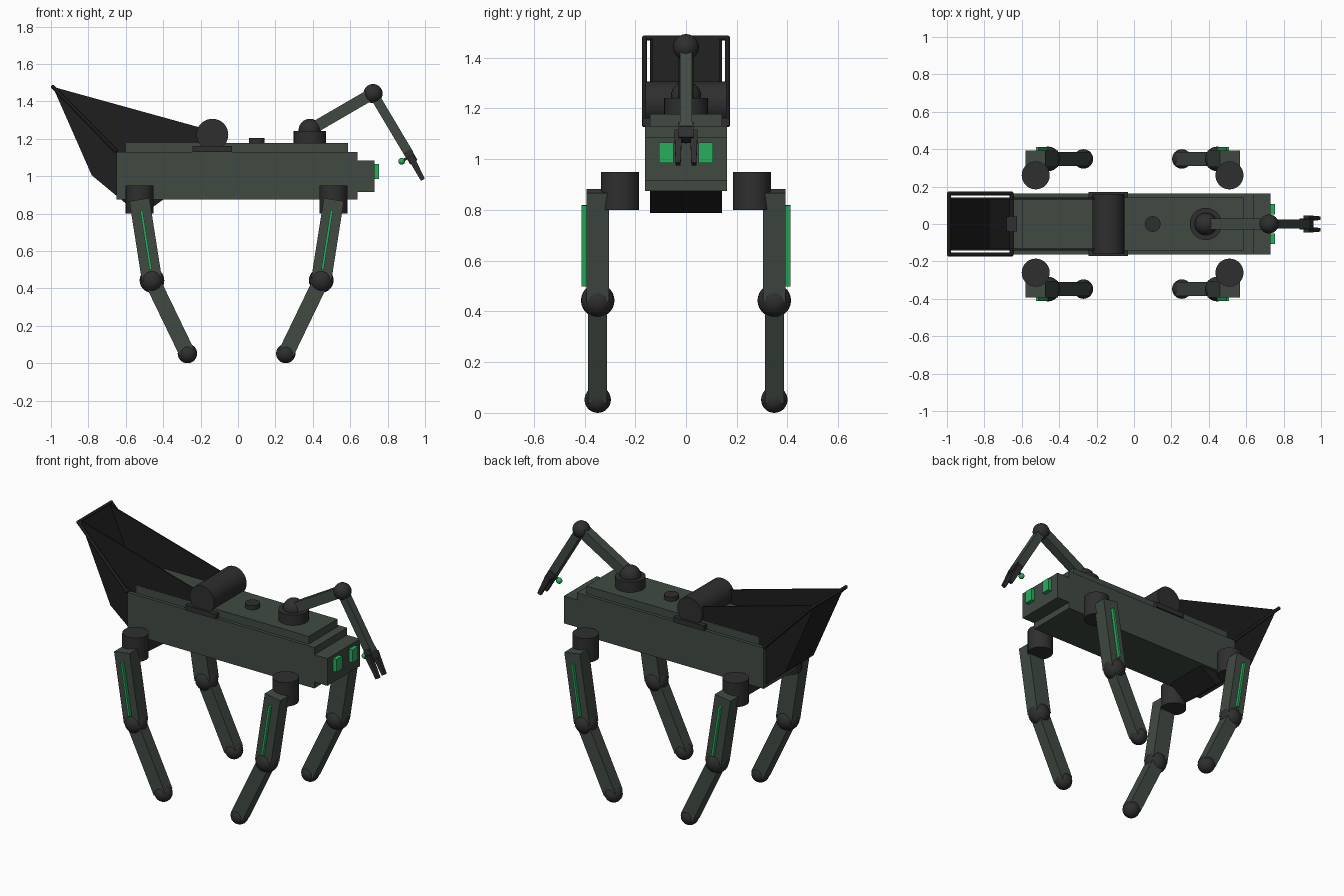
import bpy, bmesh, math
from mathutils import Vector, Matrix

if "Cube" in bpy.data.objects:
    bpy.data.objects.remove(bpy.data.objects["Cube"])


def material(name, rgb):
    m = bpy.data.materials.new(name)
    m.diffuse_color = (*rgb, 1)
    m.use_nodes = True
    m.node_tree.nodes["Principled BSDF"].inputs["Base Color"].default_value = m.diffuse_color
    return m


ARMOUR = material("dark_green_grey", (0.052, 0.068, 0.055))
JOINT = material("charcoal", (0.028, 0.028, 0.029))
BLACK = material("black", (0.013, 0.013, 0.014))
GREEN = material("signal_green", (0.022, 0.42, 0.11))


def finish(name, bm, mat, smooth=False):
    bmesh.ops.recalc_face_normals(bm, faces=bm.faces)
    me = bpy.data.meshes.new(name)
    bm.to_mesh(me)
    bm.free()
    ob = bpy.data.objects.new(name, me)
    bpy.context.collection.objects.link(ob)
    me.materials.append(mat)
    if smooth:
        bpy.ops.object.select_all(action='DESELECT')
        ob.select_set(True)
        bpy.context.view_layer.objects.active = ob
        bpy.ops.object.shade_smooth_by_angle(angle=math.radians(35))
    return ob


def box(name, lo, hi, mat):
    lo, hi = Vector(lo), Vector(hi)
    bm = bmesh.new()
    bmesh.ops.create_cube(bm, size=1, matrix=Matrix.Translation((lo + hi) / 2)
                          @ Matrix.Diagonal((*(hi - lo), 1)))
    return finish(name, bm, mat)


def strut(name, a, b, width, depth, mat, tip=1.0):
    """Box running from a to b in the xz plane, optionally tapering at b."""
    a, b = Vector(a), Vector(b)
    d = (b - a).normalized()
    side = Vector((0, 1, 0)).cross(d)
    rot = Matrix((side, (0, 1, 0), d)).transposed().to_4x4()
    bm = bmesh.new()
    bmesh.ops.create_cube(bm, size=1)
    for v in bm.verts:
        k = tip if v.co.z > 0 else 1
        v.co = Vector((v.co.x * width * k, v.co.y * depth * k, v.co.z * (b - a).length))
    bm.transform(Matrix.Translation((a + b) / 2) @ rot)
    return finish(name, bm, mat)


def cylinder(name, a, b, r, mat, sides=28):
    a, b = Vector(a), Vector(b)
    rot = (b - a).to_track_quat('Z', 'Y').to_matrix().to_4x4()
    bm = bmesh.new()
    bmesh.ops.create_cone(bm, cap_ends=True, segments=sides, radius1=r, radius2=r,
                          depth=(b - a).length, matrix=Matrix.Translation((a + b) / 2) @ rot)
    return finish(name, bm, mat, True)


def ball(name, c, r, mat):
    bm = bmesh.new()
    bmesh.ops.create_uvsphere(bm, u_segments=24, v_segments=14, radius=r,
                              matrix=Matrix.Translation(c))
    return finish(name, bm, mat, True)


def plate(name, profile, y0, y1, mat):
    """Extrude a closed xz profile from y0 to y1."""
    bm = bmesh.new()
    f = bm.faces.new([bm.verts.new((x, y0, z)) for x, z in profile])
    ext = bmesh.ops.extrude_face_region(bm, geom=[f])["geom"]
    bmesh.ops.translate(bm, vec=(0, y1 - y0, 0),
                        verts=[v for v in ext if isinstance(v, bmesh.types.BMVert)])
    return finish(name, bm, mat)


# Body, deck and head
box("body", (-0.65, -0.162, 0.875), (0.64, 0.162, 1.13), ARMOUR)
box("deck", (-0.6, -0.142, 1.13), (0.588, 0.142, 1.178), ARMOUR)
box("head", (0.64, -0.162, 0.915), (0.73, 0.162, 1.085), ARMOUR)
for s, side in ((-1, "right"), (1, "left")):
    ys = sorted((s * 0.05, s * 0.106))
    box(f"eye_{side}", (0.725, ys[0], 0.985), (0.755, ys[1], 1.065), GREEN)
cylinder("deck_sensor", (0.1, 0, 1.17), (0.1, 0, 1.204), 0.042, JOINT)

# Winch roller on its saddle
box("roller_saddle", (-0.243, -0.172, 1.13), (-0.033, 0.172, 1.162), JOINT)
cylinder("roller", (-0.137, -0.16, 1.222), (-0.137, 0.16, 1.222), 0.085, JOINT, 32)

# Rear scoop: thin side walls and a folded back sheet
outline = [(-0.99, 1.478), (-0.782, 1.005), (-0.52, 0.788), (-0.4, 0.875), (-0.14, 1.243)]
for s, side in ((-1, "right"), (1, "left")):
    plate(f"scoop_wall_{side}", outline, s * 0.132, s * 0.141, BLACK)
inner = [(-0.975, 1.478), (-0.77, 1.012), (-0.52, 0.803), (-0.41, 0.883)]
plate("scoop_sheet", outline[:4] + inner[::-1], -0.138, 0.138, BLACK)

# Tubular rim around the scoop and its hinge
top, low = (-0.989, 1.477), (-0.655, 1.137)
for s, side in ((-1, "right"), (1, "left")):
    cylinder(f"rim_side_{side}", (top[0], s * 0.163, top[1]), (low[0], s * 0.163, low[1]),
             0.01, BLACK, 12)
    for label, p in (("top", top), ("low", low)):
        ball(f"rim_corner_{label}_{side}", (p[0], s * 0.163, p[1]), 0.011, BLACK)
for label, p in (("top", top), ("low", low)):
    cylinder(f"rim_bar_{label}", (p[0], -0.163, p[1]), (p[0], 0.163, p[1]), 0.01, BLACK, 12)
box("scoop_hinge", (-0.682, -0.04, 1.1), (-0.625, 0.04, 1.148), JOINT)

# Four legs, knees bent towards the middle
CX, LY = -0.0075, 0.348
for fx, end in ((1, "front"), (-1, "rear")):
    for s, side in ((-1, "right"), (1, "left")):
        tag = f"{end}_{side}"

        def P(x, z, y=LY):
            return (CX + fx * x, s * y, z)
        cylinder(f"hip_{tag}", P(0.518, 0.8, 0.26), P(0.518, 0.95, 0.26), 0.075, JOINT)
        strut(f"thigh_{tag}", P(0.52, 0.875), P(0.4525, 0.445), 0.108, 0.088, ARMOUR)
        strut(f"thigh_light_{tag}", P(0.509, 0.818, 0.396), P(0.459, 0.5, 0.396),
              0.014, 0.03, GREEN)
        ball(f"knee_{tag}", P(0.4525, 0.443), 0.066, JOINT)
        strut(f"shin_{tag}", P(0.4525, 0.443), P(0.265, 0.055), 0.085, 0.075, ARMOUR)
        ball(f"foot_{tag}", P(0.263, 0.052), 0.052, JOINT)

# Arm on a turntable
cylinder("arm_turntable", (0.384, 0, 1.17), (0.384, 0, 1.242), 0.086, JOINT, 32)
ball("arm_shoulder", (0.384, 0, 1.247), 0.06, JOINT)
strut("upper_arm", (0.384, 0, 1.247), (0.72, 0, 1.442), 0.062, 0.058, ARMOUR)
ball("arm_elbow", (0.722, 0, 1.442), 0.051, JOINT)
strut("forearm", (0.722, 0, 1.442), (0.915, 0, 1.118), 0.05, 0.048, ARMOUR)

# Gripper with two tapered fingers
strut("wrist", (0.905, 0, 1.135), (0.94, 0, 1.075), 0.046, 0.06, JOINT)
for s, side in ((-1, "right"), (1, "left")):
    y = s * 0.031
    strut(f"finger_{side}", (0.921, y, 1.108), (0.988, y, 0.981), 0.036, 0.03, JOINT, 0.65)
strut("sensor_stalk", (0.91, 0, 1.1), (0.88, 0, 1.083), 0.015, 0.015, JOINT)
ball("gripper_light", (0.875, 0, 1.08), 0.018, GREEN)
